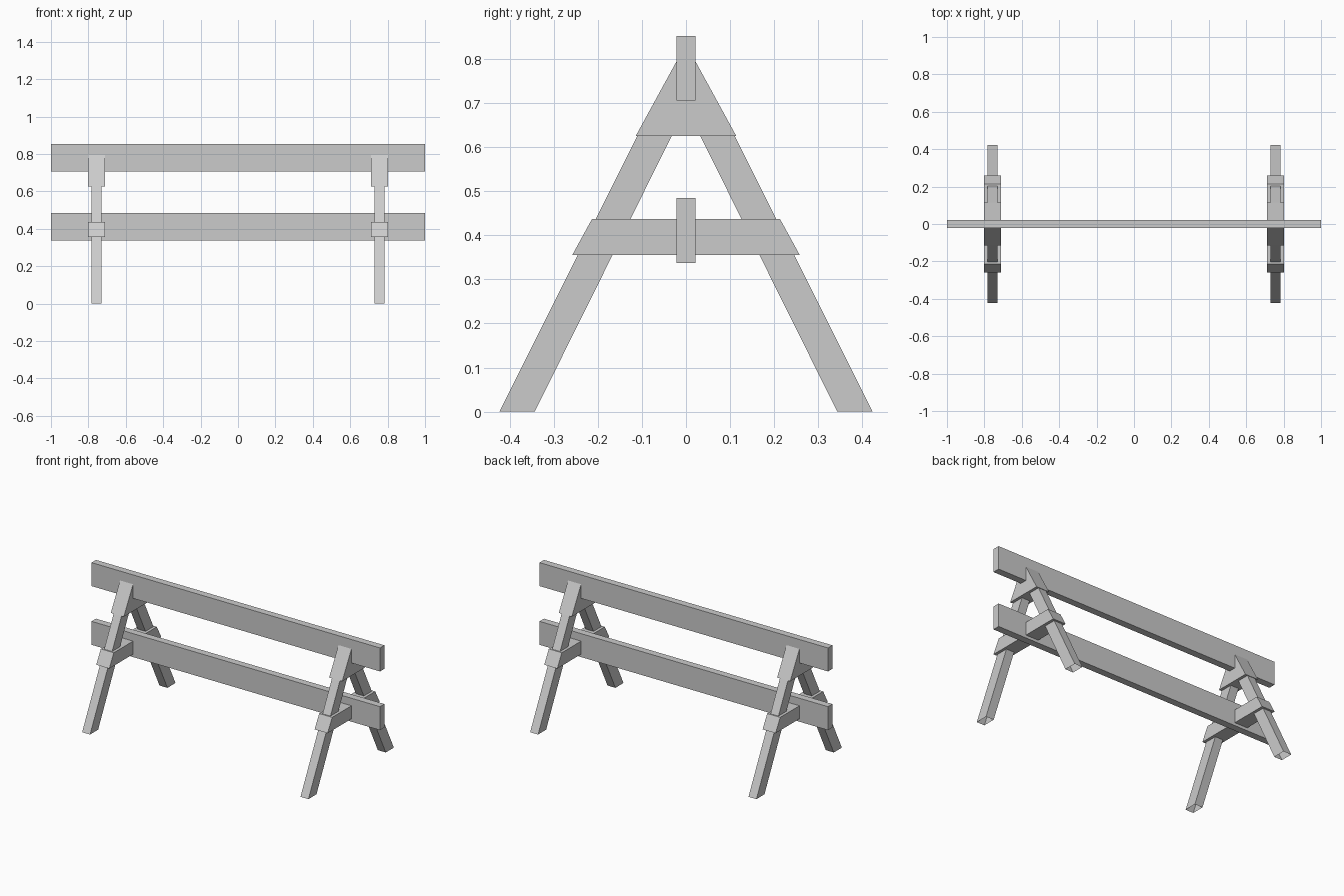
import bpy, bmesh

if "Cube" in bpy.data.objects:
    bpy.data.objects.remove(bpy.data.objects["Cube"])

FRAME_X = 0.757  # distance of each A-frame from the centre


def prism(name, profile, x, half, open_bottom=False):
    """Extrude a (y, z) profile along x, centred on x."""
    bm = bmesh.new()
    base = bm.faces.new([bm.verts.new((x - half, y, z)) for y, z in profile])
    ext = bmesh.ops.extrude_face_region(bm, geom=[base], use_keep_orig=True)
    moved = [g for g in ext["geom"] if isinstance(g, bmesh.types.BMVert)]
    bmesh.ops.translate(bm, verts=moved, vec=(2 * half, 0, 0))
    bmesh.ops.recalc_face_normals(bm, faces=bm.faces[:])
    if open_bottom:
        foot = [f for f in bm.faces if all(abs(v.co.z) < 1e-5 for v in f.verts)]
        bmesh.ops.delete(bm, geom=foot, context='FACES_ONLY')
    mesh = bpy.data.meshes.new(name)
    bm.to_mesh(mesh)
    bm.free()
    obj = bpy.data.objects.new(name, mesh)
    bpy.context.collection.objects.link(obj)
    return obj


def trapezoid(y_low, z_low, y_high, z_high):
    return [(-y_low, z_low), (y_low, z_low), (y_high, z_high), (-y_high, z_high)]


# Two long horizontal boards
for name, z0, z1 in (("top_rail", 0.705, 0.852), ("lower_rail", 0.337, 0.484)):
    prism(name, trapezoid(0.022, z0, 0.022, z1), 0, 1.0)

for side, x in (("left", -FRAME_X), ("right", FRAME_X)):
    # Splayed legs, cut level at the floor and ending inside the gusset
    for end, s in (("front", -1), ("back", 1)):
        leg = [(s * 0.343, 0), (s * 0.423, 0), (s * 0.073, 0.70), (s * 0.015, 0.66)]
        prism(f"{end}_{side}_leg", leg, x, 0.0275, open_bottom=True)
    # Gusset block under the top rail
    prism(f"{side}_gusset", trapezoid(0.114, 0.625, 0.021, 0.795), x, 0.045)
    # Cross tie carrying the lower rail
    prism(f"{side}_cross_tie", trapezoid(0.258, 0.355, 0.213, 0.437), x, 0.045)
